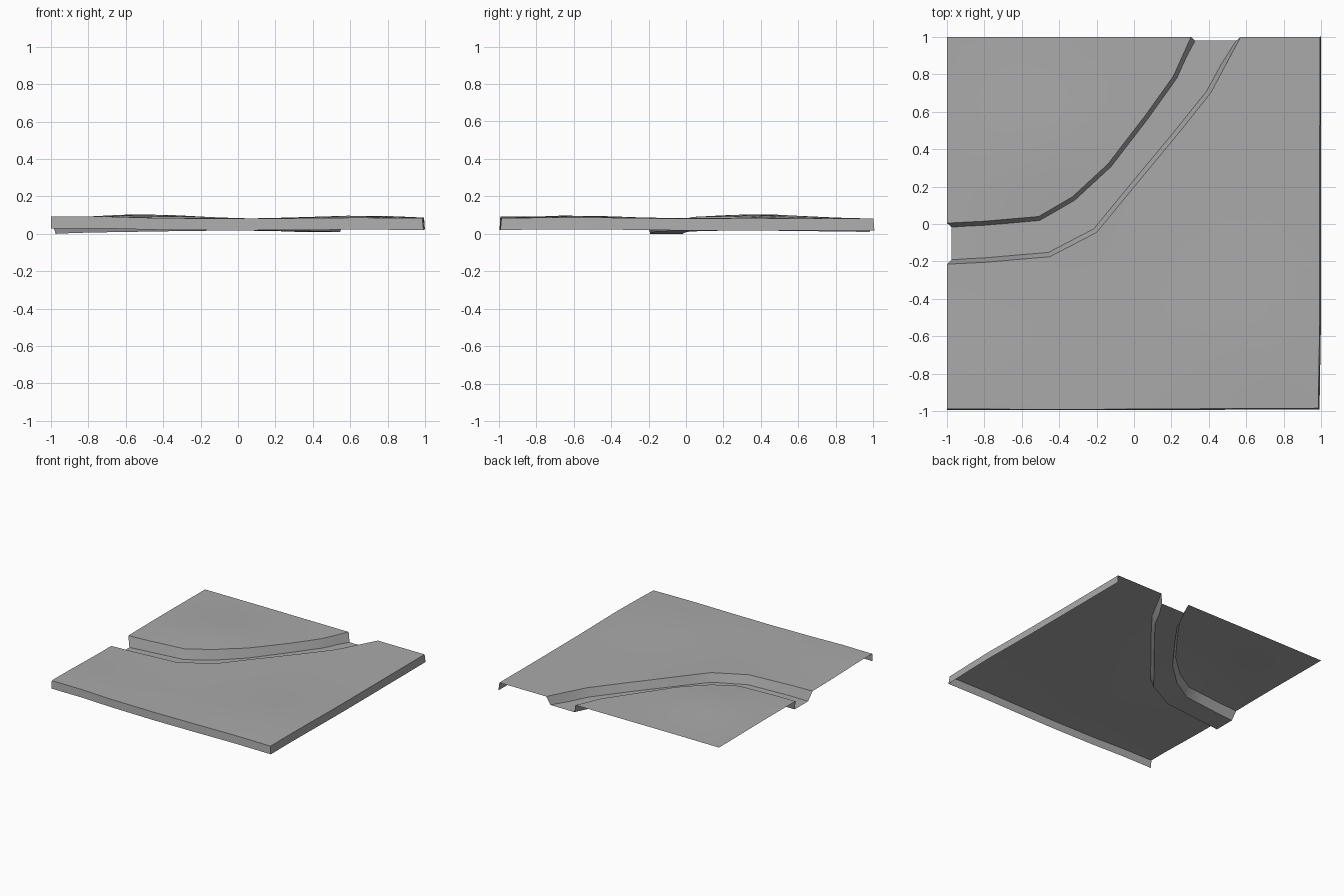
import bpy, bmesh, math
from mathutils import Vector

cube = bpy.data.objects.get("Cube")
if cube:
    bpy.data.objects.remove(cube, do_unlink=True)

# Single stone colour
stone = bpy.data.materials.new("stone_grey")
stone.use_nodes = True
grey = (0.4, 0.4, 0.4, 1)
stone.diffuse_color = grey
stone.node_tree.nodes["Principled BSDF"].inputs["Base Color"].default_value = grey


def refine(points):
    """Insert a midpoint in every segment of a polyline."""
    pts = [Vector(p) for p in points]
    out = [pts[0]]
    for a, b in zip(pts, pts[1:]):
        out += [(a + b) / 2, b]
    return out


def mound(p, cx, cy, height):
    return height * math.exp(-((p.x - cx) ** 2 + (p.y - cy) ** 2) / 0.13)


def ground_height(p):
    return (0.081 + mound(p, -0.85, -0.9, 0.014) + mound(p, 0.65, -0.6, 0.017)
            + mound(p, -0.5, 0.38, 0.023))


def drape(points, drop=0):
    return [Vector((p.x, p.y, ground_height(p) - drop)) for p in points]


def blend(a, b, t):
    return [p.lerp(q, t) for p, q in zip(a, b)]


def sheet(name, rails):
    """Skin a row of matching rails with quads."""
    bm = bmesh.new()
    grid = [[bm.verts.new(p) for p in rail] for rail in rails]
    for low, high in zip(grid, grid[1:]):
        for i in range(len(low) - 1):
            bm.faces.new((low[i], low[i + 1], high[i + 1], high[i]))
    bmesh.ops.remove_doubles(bm, verts=bm.verts, dist=0.0001)
    mesh = bpy.data.meshes.new(name)
    bm.to_mesh(mesh)
    bm.free()
    mesh.materials.append(stone)
    obj = bpy.data.objects.new(name, mesh)
    bpy.context.collection.objects.link(obj)
    bpy.ops.object.select_all(action='DESELECT')
    obj.select_set(True)
    bpy.context.view_layer.objects.active = obj
    bpy.ops.object.shade_smooth_by_angle(angle=math.radians(30))


# Plan outlines: the two channel rims and the outer border
inner = refine([(-1, 0.005), (-.8, .015), (-.51, .04), (-.33, .145),
                (-.14, .32), (.06, .58), (.21, .79), (.305, 1)])
outer = refine([(-1, -.215), (-.8, -.205), (-.45, -.175), (-.2, -.045),
                (.01, .21), (.23, .475), (.41, .7), (.57, 1)])
border = refine([(-1, -.988), (-.45, -.992), (.3, -.988), (.985, -.985),
                 (.993, -.5), (.993, 0), (.993, .5), (.995, 1)])
corner = [Vector((-1, 1))] * len(inner)

# Ground and raised corner bank
steps = [i / 6 for i in range(7)]
sheet("main_ground", [drape(blend(border, outer, t)) for t in steps])
sheet("corner_bank", [drape(blend(inner, corner, t)) for t in steps])


# Curved channel with steep walls and a sunken floor
def floor_rail(rim, other, inset):
    rail = []
    last = len(rim) - 1
    for i, (p, q) in enumerate(zip(rim, other)):
        t = i / last
        r = p + (q - p).normalized() * inset
        rail.append(Vector((max(r.x, -.975), min(r.y, .98),
                            0.01 * t + 0.012 * math.sin(math.pi * t))))
    return rail


sheet("channel", [drape(outer), floor_rail(outer, inner, .024),
                  floor_rail(inner, outer, .022), drape(inner)])

# Skirt below the front and right borders
flared = [Vector((min(p.x * 1.007, 1), max(p.y * 1.006, -.995))) for p in border]
flared[0].x = -1
sheet("border_skirt", [drape(flared, 0.063), drape(border)])
